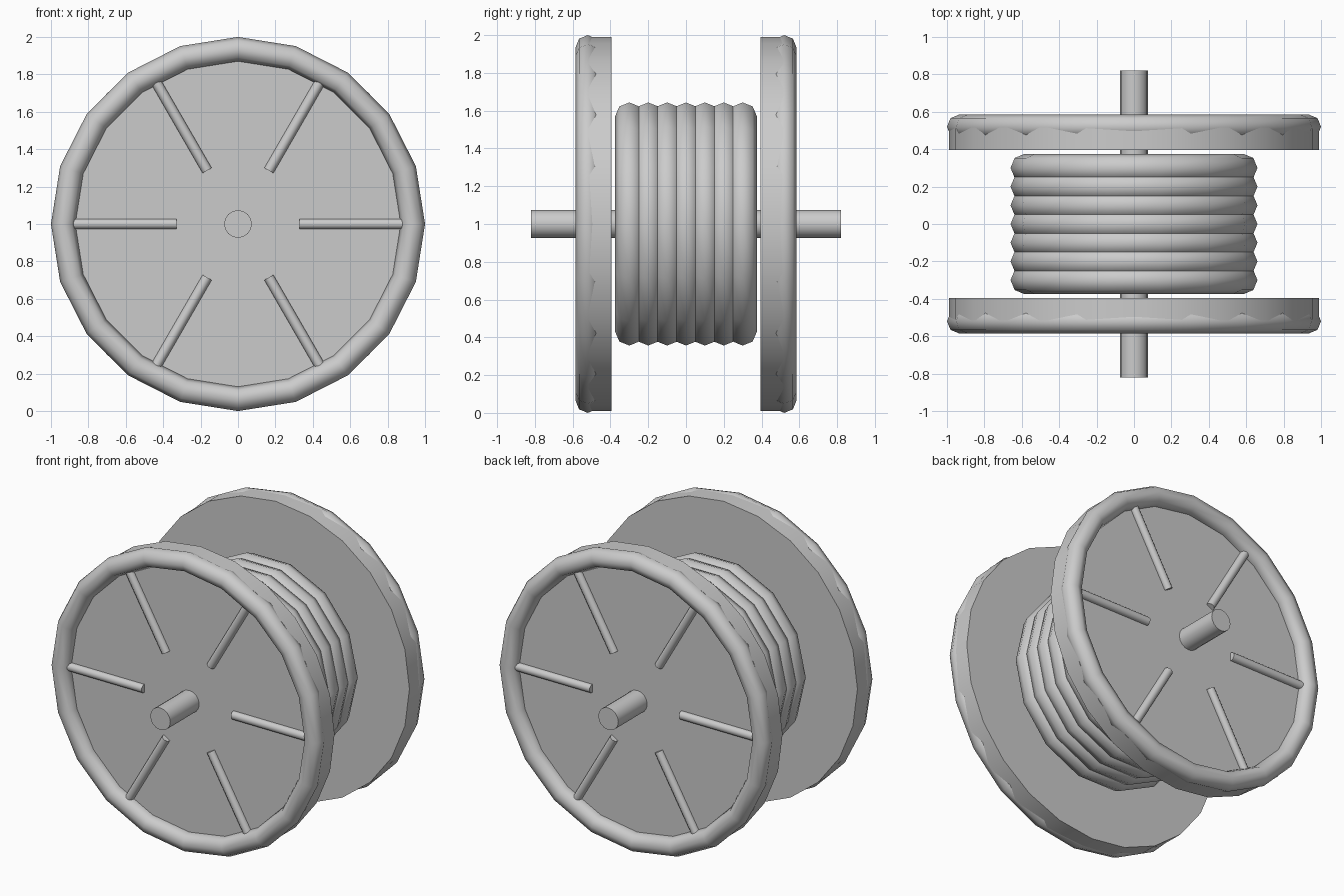
import bpy, math
from mathutils import Vector

if "Cube" in bpy.data.objects:
    bpy.data.objects.remove(bpy.data.objects["Cube"])

CZ = 1.0  # axle height


def finish(ob, name, angle=40):
    ob.name = name
    ob.data.name = name
    bpy.ops.object.shade_smooth_by_angle(angle=math.radians(angle))
    return ob


def rod(name, a, b, radius, sides):
    """Cylinder running from point a to point b."""
    a, b = Vector(a), Vector(b)
    d = b - a
    bpy.ops.mesh.primitive_cylinder_add(
        vertices=sides, radius=radius, depth=d.length, location=(a + b) / 2,
        rotation=d.to_track_quat('Z', 'Y').to_euler())
    return finish(bpy.context.object, name)


def ring(name, y, major, minor, sides):
    """Low-poly torus around the axle."""
    bpy.ops.mesh.primitive_torus_add(
        major_radius=major, minor_radius=minor, major_segments=sides,
        minor_segments=8, location=(0, y, CZ), rotation=(math.pi / 2, 0, 0))
    return finish(bpy.context.object, name, 60)


# Axle through the whole spool
rod("axle", (0, -0.82, CZ), (0, 0.82, CZ), 0.074, 16)

# Drum core hidden beneath the windings
rod("drum_core", (0, -0.36, CZ), (0, 0.36, CZ), 0.56, 24)

# Seven cable windings
for i in range(7):
    ring(f"cable_winding_{i + 1}", (i - 3) * 0.1, 0.585, 0.075, 14)

# Two flanges, each with a rim and six spokes
for side, s in (("front", -1), ("back", 1)):
    rod(f"{side}_flange", (0, s * 0.395, CZ), (0, s * 0.515, CZ), 0.99, 24)
    ring(f"{side}_rim", s * 0.52, 0.935, 0.065, 20)
    for k in range(6):
        t = k * math.pi / 3
        c, n = math.cos(t), math.sin(t)
        rod(f"{side}_spoke_{k + 1}",
            (0.33 * c, s * 0.52, CZ + 0.33 * n),
            (0.89 * c, s * 0.52, CZ + 0.89 * n), 0.028, 10)
